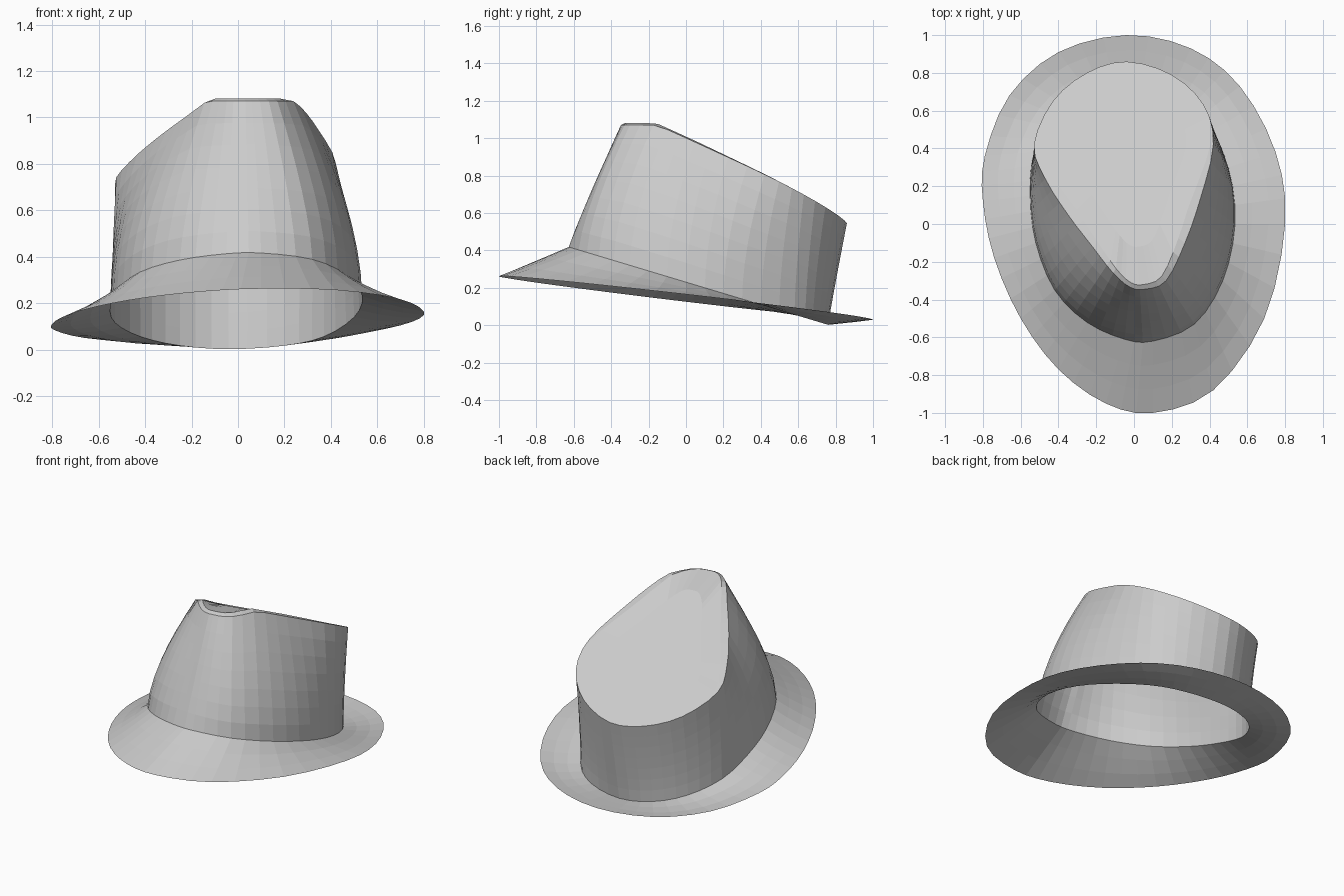
import bpy, bmesh
from mathutils import Vector

if "Cube" in bpy.data.objects:
    bpy.data.objects.remove(bpy.data.objects["Cube"])

SUB = 3  # spline steps between profile points


def closed_spline(pts):
    """Resample a closed outline with a Catmull-Rom curve."""
    out, n = [], len(pts)
    for i in range(n):
        a, b, c, d = (Vector(pts[(i + k) % n]) for k in (-1, 0, 1, 2))
        for s in range(SUB):
            t = s / SUB
            out.append(0.5 * (2 * b + (c - a) * t + (2 * a - 5 * b + 4 * c - d) * t ** 2
                              + (3 * b - a - 3 * c + d) * t ** 3))
    return out


def loft(name, rings, close_centre=None):
    """Skin a stack of equal rings; optionally fan the last one to a point."""
    bm = bmesh.new()
    rows = [[bm.verts.new(p) for p in ring] for ring in rings]
    n = len(rows[0])
    for lo, hi in zip(rows, rows[1:]):
        for i in range(n):
            j = (i + 1) % n
            bm.faces.new((lo[i], lo[j], hi[j], hi[i]))
    if close_centre is not None:
        c = bm.verts.new(close_centre)
        for i in range(n):
            bm.faces.new((rows[-1][i], rows[-1][(i + 1) % n], c))
    mesh = bpy.data.meshes.new(name)
    bm.to_mesh(mesh)
    bm.free()
    obj = bpy.data.objects.new(name, mesh)
    bpy.context.collection.objects.link(obj)
    return obj


# Outlines in plan, all starting at the front and running counter-clockwise
brim_edge = closed_spline([
    (.1, -1), (.42, -.88), (.69, -.5), (.8, 0), (.75, .38), (.56, .73), (.3, .93), (-.04, 1),
    (-.4, .91), (-.66, .68), (-.79, .36), (-.8, .12), (-.74, -.18), (-.6, -.5), (-.4, -.77), (-.15, -.95)])
crown_base = closed_spline([
    (.1, -.62), (.32, -.53), (.47, -.3), (.535, 0), (.5, .3), (.37, .58), (.2, .71), (-.04, .76),
    (-.25, .71), (-.42, .58), (-.53, .38), (-.55, .15), (-.52, -.1), (-.42, -.35), (-.25, -.52), (-.05, -.61)])
crown_rim = closed_spline([
    (.06, -.345), (.17, -.3), (.27, -.1), (.35, .13), (.42, .42), (.37, .63), (.2, .79), (-.04, .86),
    (-.25, .8), (-.43, .65), (-.53, .42), (-.47, .24), (-.35, .05), (-.22, -.12), (-.11, -.26), (-.02, -.335)])


# Tilted surfaces that the outlines lie on
def edge_z(p):
    return .145 + .025 * p.x - .115 * p.y


def base_z(p):
    return max(0, .23 - .3 * p.y)


def top_z(p):
    return min(1.07, .97 + .1 * p.x - .49 * p.y)


edge3 = [Vector((p.x, p.y, edge_z(p))) for p in brim_edge]
base3 = [Vector((p.x, p.y, base_z(p))) for p in crown_base]
rim3 = [Vector((p.x, p.y, top_z(p))) for p in crown_rim]

# Brim: sloping ring, slightly hollow in section
brim_rings = []
for k in range(4):
    t = k / 3
    ring = [a.lerp(b, t) for a, b in zip(edge3, base3)]
    for p in ring:
        p.z -= .03 * t * (1 - t) * min(1, abs(p.x) / .5)
    brim_rings.append(ring)
loft("brim", brim_rings)

# Crown wall: straight at the front and back, bulging at the sides
crown_rings = []
for k in range(8):
    t = k / 7
    ring = []
    for a, b in zip(base3, rim3):
        h = t ** (1 + .7 * min(1, abs(a.x) / .5))
        ring.append(Vector((a.x + (b.x - a.x) * h, a.y + (b.y - a.y) * h, a.z + (b.z - a.z) * t)))
    crown_rings.append(ring)

# Crown top: narrow bevelled lip fading to the back, then a flat sloping panel
lip = []
for p in rim3:
    w = max(0, min(1, (.55 - p.y) / .5))
    q = Vector((p.x * (1 - .13 * w), p.y + .025 * w, 0))
    q.z = top_z(q) + .012 * w
    lip.append(q)
crown_rings.append(lip)
centre = Vector((-.03, .35, 0))
centre.z = top_z(centre)
for s in (.7, .35):
    ring = [centre.lerp(p, s) for p in lip]
    for p in ring:
        p.z = top_z(p)
    crown_rings.append(ring)
loft("crown", crown_rings, centre)
